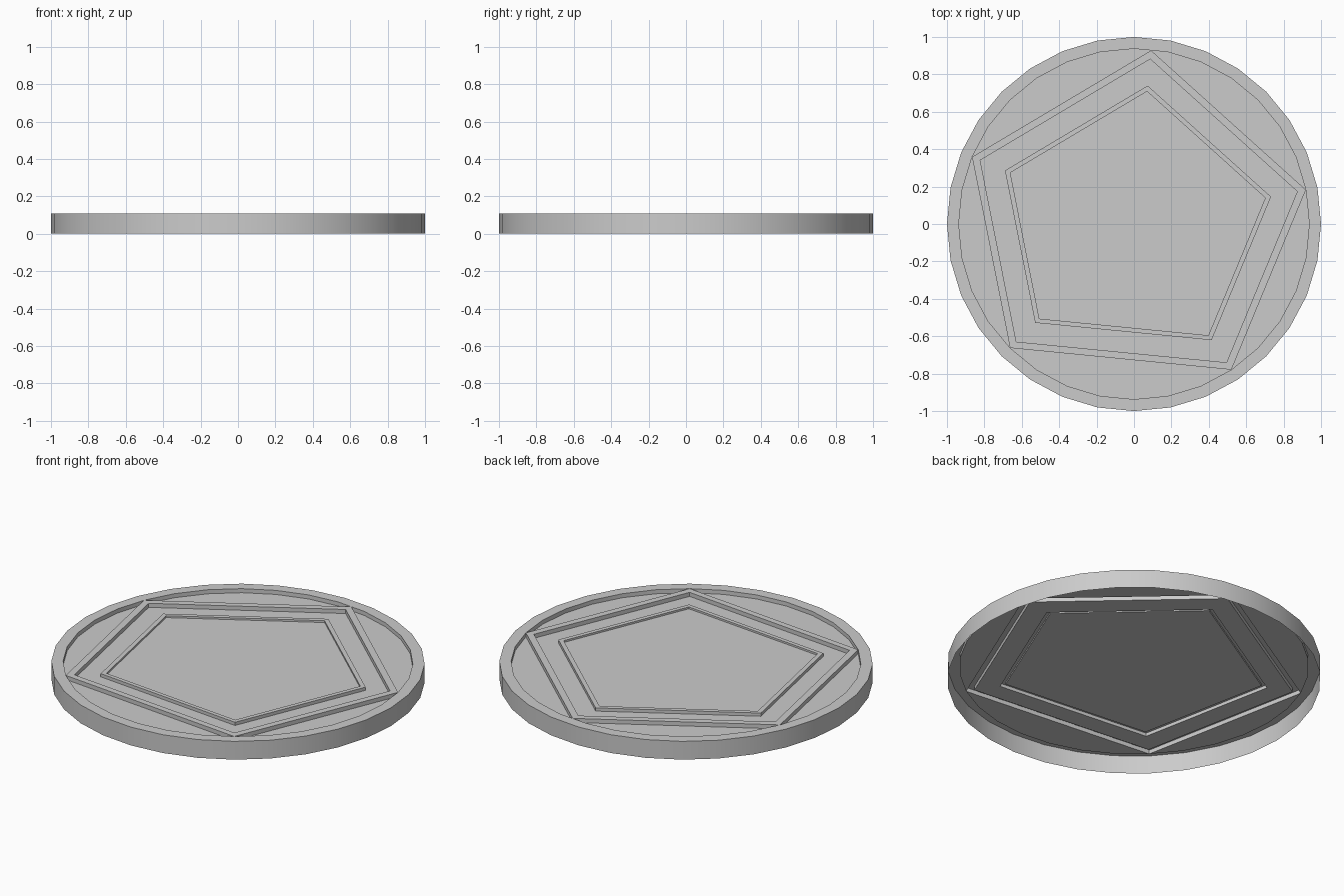
import bpy, bmesh, math

if "Cube" in bpy.data.objects:
    bpy.data.objects.remove(bpy.data.objects["Cube"])

RIM_TOP, FLOOR, RIDGE, PANEL = 0.108, 0.084, 0.103, 0.092
LIP = 0.937                                     # radius of the rim's inner lip
STEP = 2 * math.pi / 32
CORNERS = [1, 7.5, 14, 20, 27]                  # pentagon corners, in 32nds of a turn


def circle(r, z):
    return [(r * math.cos(i * STEP), r * math.sin(i * STEP), z) for i in range(32)]


def pentagon(scale, z):
    pts = []
    for c in CORNERS:
        # a corner between two circle vertices lies on the chord
        r = LIP * scale * (math.cos(STEP / 2) if c % 1 else 1)
        pts.append((r * math.cos(c * STEP), r * math.sin(c * STEP), z))
    return pts


def make(name, bm, smooth=False):
    mesh = bpy.data.meshes.new(name)
    bm.to_mesh(mesh)
    bm.free()
    ob = bpy.data.objects.new(name, mesh)
    bpy.context.collection.objects.link(ob)
    if smooth:
        bpy.ops.object.select_all(action='DESELECT')
        ob.select_set(True)
        bpy.context.view_layer.objects.active = ob
        bpy.ops.object.shade_smooth_by_angle(angle=math.radians(30))
    return ob


def stepped(name, loops, cap=False, smooth=False):
    """Joins loops of points from the outside to the inside."""
    bm = bmesh.new()
    rings = [[bm.verts.new(p) for p in loop] for loop in loops]
    n = len(rings[0])
    for a, b in zip(rings, rings[1:]):
        for i in range(n):
            j = (i + 1) % n
            bm.faces.new((a[i], a[j], b[j], b[i]))
    if cap:
        bm.faces.new(rings[-1])
    return make(name, bm, smooth)


# Rim: outer wall, flat top and inner lip, open underneath
stepped("rim", [circle(1, 0), circle(1, RIM_TOP),
                circle(LIP, RIM_TOP), circle(LIP, FLOOR)], smooth=True)

# Pentagon frame, recessed field, thin inner ridge and centre panel
stepped("pentagon_panel", [
    pentagon(1, FLOOR), pentagon(1, RIM_TOP),
    pentagon(0.95, RIM_TOP), pentagon(0.95, FLOOR),
    pentagon(0.797, FLOOR), pentagon(0.797, RIDGE),
    pentagon(0.764, RIDGE), pentagon(0.764, PANEL)], cap=True)

# Recessed floor segments between the pentagon and the rim
bm = bmesh.new()
ring, corners = circle(LIP, FLOOR), pentagon(1, FLOOR)
for k in range(5):
    a, b = CORNERS[k], CORNERS[(k + 1) % 5]
    if b < a:
        b += 32
    arc = [ring[i % 32] for i in range(math.floor(a) + 1, math.ceil(b))]
    pts = [corners[k]] + arc + [corners[(k + 1) % 5]]
    bm.faces.new([bm.verts.new(p) for p in pts])
make("floor_segments", bm)
